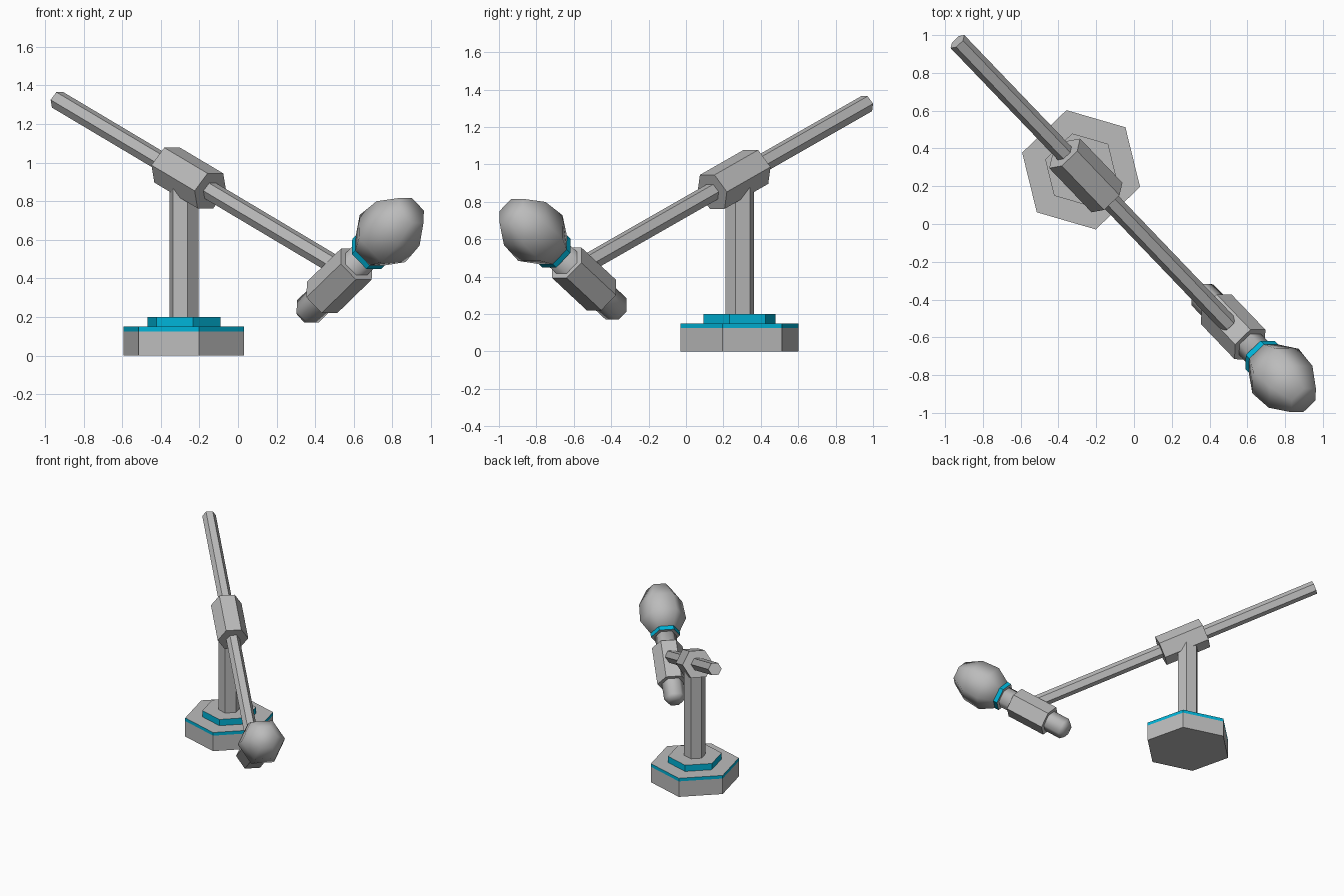
import bpy, bmesh
from math import sin, cos, radians, pi
from mathutils import Vector

cube = bpy.data.objects.get("Cube")
if cube:
    bpy.data.objects.remove(cube, do_unlink=True)


def make_material(name, color):
    mat = bpy.data.materials.new(name)
    mat.use_nodes = True
    mat.diffuse_color = color
    mat.node_tree.nodes["Principled BSDF"].inputs["Base Color"].default_value = color
    return mat


GREY = make_material("light_grey", (0.5, 0.5, 0.5, 1))
TEAL = make_material("teal", (0.0, 0.45, 0.68, 1))

HEADING = radians(-46.2)   # every part lies in one upright plane
SIDES = 6


def hex_part(name, origin, pitch, profile, side=GREY, smooth=False):
    """Hexagonal solid from (distance, radius) rings along a pitched axis."""
    p = radians(pitch)
    flat = Vector((cos(HEADING), sin(HEADING), 0))
    up = Vector((0, 0, 1))
    axis = flat * cos(p) + up * sin(p)
    across = Vector((-sin(HEADING), cos(HEADING), 0))
    normal = up * cos(p) - flat * sin(p)

    bm = bmesh.new()
    rings = []
    for dist, radius in profile:
        centre = Vector(origin) + axis * dist
        ring = []
        for i in range(SIDES):
            a = 2 * pi * i / SIDES
            ring.append(bm.verts.new(centre + radius * (across * cos(a) + normal * sin(a))))
        rings.append(ring)
    for low, high in zip(rings, rings[1:]):
        for i in range(SIDES):
            j = (i + 1) % SIDES
            face = bm.faces.new((low[i], low[j], high[j], high[i]))
            face.material_index = 1
    bm.faces.new(rings[0][::-1])
    bm.faces.new(rings[-1])
    bmesh.ops.recalc_face_normals(bm, faces=bm.faces)
    for face in bm.faces:
        face.smooth = smooth

    mesh = bpy.data.meshes.new(name)
    bm.to_mesh(mesh)
    bm.free()
    mesh.materials.append(GREY)   # end caps
    mesh.materials.append(side)   # side walls
    obj = bpy.data.objects.new(name, mesh)
    bpy.context.collection.objects.link(obj)
    return obj


# Stand: stepped foot and upright post
FOOT = (-0.28, 0.287, 0)
hex_part("base", FOOT, 90, [(0, 0.325), (0.125, 0.325)])
hex_part("base_trim", FOOT, 90, [(0.125, 0.325), (0.15, 0.325)], TEAL)
hex_part("base_step", FOOT, 90, [(0.15, 0.198), (0.2, 0.198)], TEAL)
hex_part("post", FOOT, 90, [(0.2, 0.079), (0.9, 0.079)])

# Boom arm and the clamp that holds it
CLAMP = (-0.255, 0.257, 0.92)
hex_part("boom_arm", CLAMP, -22.4, [(-1.062, 0.05), (1.18, 0.05)])
hex_part("boom_clamp", CLAMP, -22.4, [(-0.175, 0.113), (0.175, 0.113)])

# Microphone: holder, handle, trim ring and rounded head
HOLDER = (0.525, -0.545, 0.388)
TILT = 34
hex_part("microphone_holder", HOLDER, TILT, [(-0.155, 0.113), (0.155, 0.113)])
hex_part("microphone_handle", HOLDER, TILT,
         [(-0.315, 0.055), (-0.285, 0.08), (0.25, 0.08)], smooth=True)
hex_part("microphone_ring", HOLDER, TILT, [(0.248, 0.108), (0.28, 0.108)], TEAL)
hex_part("microphone_head", HOLDER, TILT,
         [(0.275, 0.105), (0.39, 0.17), (0.53, 0.16), (0.65, 0.09)], smooth=True)
